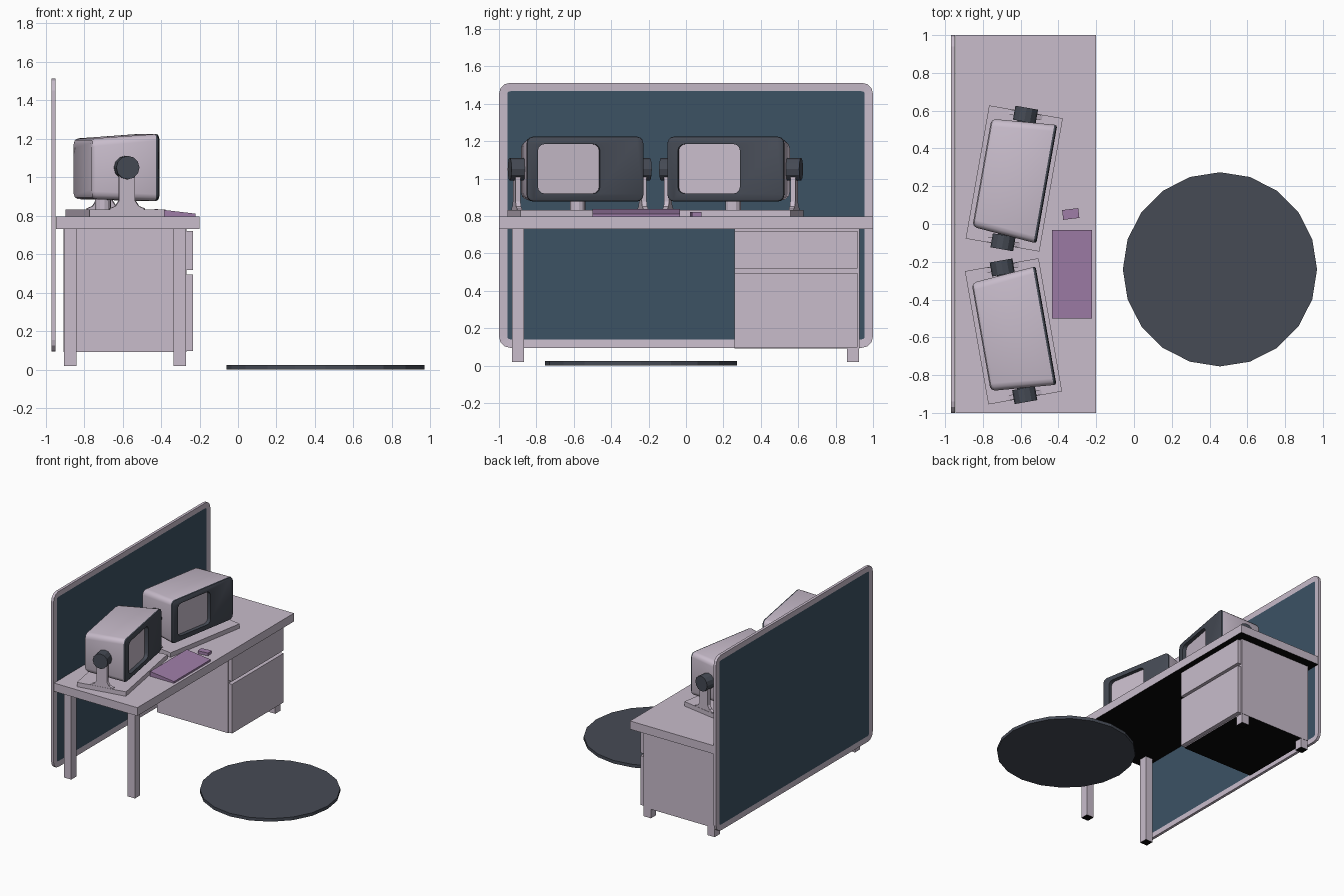
import bpy, bmesh, math
from mathutils import Matrix, Vector

if "Cube" in bpy.data.objects:
    bpy.data.objects.remove(bpy.data.objects["Cube"])


def material(name, rgb):
    m = bpy.data.materials.new(name)
    m.diffuse_color = (*rgb, 1)
    m.use_nodes = True
    m.node_tree.nodes["Principled BSDF"].inputs["Base Color"].default_value = m.diffuse_color
    return m


PALE = material("pale_mauve", (0.578, 0.503, 0.597))
BLUE = material("slate_blue", (0.045, 0.084, 0.127))
DARK = material("charcoal", (0.061, 0.070, 0.091))
PURPLE = material("purple", (0.342, 0.205, 0.386))
BLACK = material("black", (0.002, 0.002, 0.002))


def finish(name, bm, mats, matrix=Matrix(), smooth=False):
    bmesh.ops.recalc_face_normals(bm, faces=bm.faces)
    bm.transform(matrix)
    mesh = bpy.data.meshes.new(name)
    bm.to_mesh(mesh)
    bm.free()
    for m in mats:
        mesh.materials.append(m)
    ob = bpy.data.objects.new(name, mesh)
    bpy.context.collection.objects.link(ob)
    if smooth:
        shade(ob)
    return ob


def activate(ob):
    bpy.ops.object.select_all(action='DESELECT')
    ob.select_set(True)
    bpy.context.view_layer.objects.active = ob


def shade(ob):
    activate(ob)
    bpy.ops.object.shade_smooth_by_angle(angle=math.radians(35))


def box(name, x, y, z, mat=PALE, matrix=Matrix(), dark_bottom=False, front_top=None):
    bm = bmesh.new()
    bmesh.ops.create_cube(bm, size=1)
    for v in bm.verts:
        top, front = v.co.z > 0, v.co.x > 0
        v.co = Vector([a + (b - a) * (c + 0.5) for (a, b), c in zip((x, y, z), v.co)])
        if front_top and top and front:
            v.co.z = front_top
    bm.normal_update()
    if dark_bottom:
        for f in bm.faces:
            f.material_index = int(f.normal.z < -0.9)
    return finish(name, bm, [mat, BLACK], matrix)


def cylinder(name, center, radius, depth, sides, mat, axis='Z', matrix=Matrix()):
    bm = bmesh.new()
    bmesh.ops.create_cone(bm, cap_ends=True, segments=sides, radius1=radius,
                          radius2=radius, depth=depth)
    rot = Matrix.Rotation(math.pi / 2, 4, 'X') if axis == 'Y' else Matrix()
    return finish(name, bm, [mat], matrix @ Matrix.Translation(center) @ rot)


def loft(sections, seg=3):
    """Rounded rectangles (x, y0, y1, z0, z1, radius) joined along x."""
    bm = bmesh.new()
    rings = []
    for x, y0, y1, z0, z1, r in sections:
        ring = []
        corners = [(y1 - r, z1 - r), (y0 + r, z1 - r), (y0 + r, z0 + r), (y1 - r, z0 + r)]
        for i, (cy, cz) in enumerate(corners):
            for k in range(seg + 1):
                a = (i + k / seg) * math.pi / 2
                ring.append(bm.verts.new((x, cy + r * math.cos(a), cz + r * math.sin(a))))
        rings.append(ring)
    for a, b in zip(rings, rings[1:]):
        for i in range(len(a)):
            j = (i + 1) % len(a)
            bm.faces.new((a[i], a[j], b[j], b[i]))
    caps = [bm.faces.new(rings[0]), bm.faces.new(rings[-1])]
    bmesh.ops.recalc_face_normals(bm, faces=bm.faces)
    return bm, caps


# Partition panel: rounded frame with a blue inset on both sides
bm, caps = loft([(-0.97, -1, 1, 0.095, 1.512, 0.06), (-0.948, -1, 1, 0.095, 1.512, 0.06)])
for cap in caps:
    bmesh.ops.inset_region(bm, faces=[cap], thickness=0.045, depth=-0.003)
    cap.material_index = 1
finish("partition_panel", bm, [PALE, BLUE])

# Desk: top, legs, cabinet and drawers
box("desk_top", (-0.945, -0.2), (-1, 1), (0.73, 0.797), dark_bottom=True)
for i, x in enumerate((-0.905, -0.335)):
    for j, y in enumerate((-0.93, 0.861)):
        box(f"desk_leg_{i}{j}", (x, x + 0.065), (y, y + 0.065), (0.018, 0.735), dark_bottom=True)
box("cabinet", (-0.907, -0.268), (0.258, 0.928), (0.092, 0.735), dark_bottom=True)
box("upper_drawer", (-0.27, -0.235), (0.26, 0.918), (0.518, 0.72))
box("lower_drawer", (-0.27, -0.235), (0.26, 0.918), (0.098, 0.495))

# Floor disc
cylinder("floor_disc", (0.455, -0.24, 0.0125), 0.514, 0.025, 20, DARK)

# Keyboard and mouse
box("keyboard", (-0.435, -0.222), (-0.5, -0.032), (0.795, 0.836), PURPLE, front_top=0.811)
mouse_place = Matrix.Translation((-0.335, 0.053, 0)) @ Matrix.Rotation(math.radians(7), 4, 'Z')
box("mouse", (-0.043, 0.043), (-0.026, 0.026), (0.795, 0.82), PURPLE, mouse_place)


def monitor(tag, cx, cy, degrees):
    place = Matrix.Translation((cx, cy, 0)) @ Matrix.Rotation(math.radians(degrees), 4, 'Z')
    box(f"{tag}_base", (-0.198, 0.198), (-0.358, 0.358), (0.795, 0.833), matrix=place)
    cylinder(f"{tag}_neck", (-0.065, 0, 0.86), 0.042, 0.07, 12, PALE, matrix=place)
    # Tapered case with dark front
    bm, _ = loft([(-0.174, -0.268, 0.268, 0.908, 1.178, 0.03),
                  (-0.168, -0.282, 0.282, 0.894, 1.193, 0.035),
                  (-0.152, -0.292, 0.292, 0.886, 1.202, 0.04),
                  (0.160, -0.317, 0.317, 0.877, 1.224, 0.035),
                  (0.170, -0.315, 0.315, 0.880, 1.222, 0.033),
                  (0.175, -0.307, 0.307, 0.888, 1.214, 0.028)])
    for f in bm.faces:
        f.material_index = int(f.calc_center_median().x > 0.162)
    case = finish(f"{tag}_case", bm, [PALE, DARK], place)
    # Recessed screen cut: dark walls, pale back
    screen = (-0.258, 0.079, 0.92, 1.184, 0.035)
    bm, caps = loft([(0.145, *screen), (0.25, *screen)])
    for f in bm.faces:
        f.material_index = 1
    caps[0].material_index = 0
    cutter = finish("screen_cutter", bm, [PALE, DARK], place)
    cutter.hide_render = True
    mod = case.modifiers.new("screen_cut", 'BOOLEAN')
    mod.object, mod.operation, mod.solver = cutter, 'DIFFERENCE', 'EXACT'
    activate(case)
    bpy.ops.object.modifier_apply(modifier=mod.name)
    bpy.data.objects.remove(cutter)
    shade(case)
    # Flared side arms and knobs
    half = [(0.09, 0.83), (0.09, 0.838), (0.06, 0.85), (0.042, 0.878), (0.042, 1.05)]
    outline = half + [(-u, z) for u, z in reversed(half)]
    for side, s in (("left", -1), ("right", 1)):
        bm = bmesh.new()
        face = bm.faces.new([bm.verts.new((u, s * 0.329, z)) for u, z in outline])
        ext = bmesh.ops.extrude_face_region(bm, geom=[face])["geom"]
        bmesh.ops.translate(bm, vec=(0, s * 0.027, 0),
                            verts=[v for v in ext if isinstance(v, bmesh.types.BMVert)])
        finish(f"{tag}_{side}_arm", bm, [PALE], place)
        cylinder(f"{tag}_{side}_knob", (0, s * 0.343, 1.05), 0.061, 0.075, 12, DARK, 'Y', place)
        cylinder(f"{tag}_{side}_pivot", (0, s * 0.31, 1.05), 0.035, 0.05, 12, DARK, 'Y', place)


monitor("rear_monitor", -0.634, 0.241, -10)
monitor("front_monitor", -0.638, -0.568, 10)
